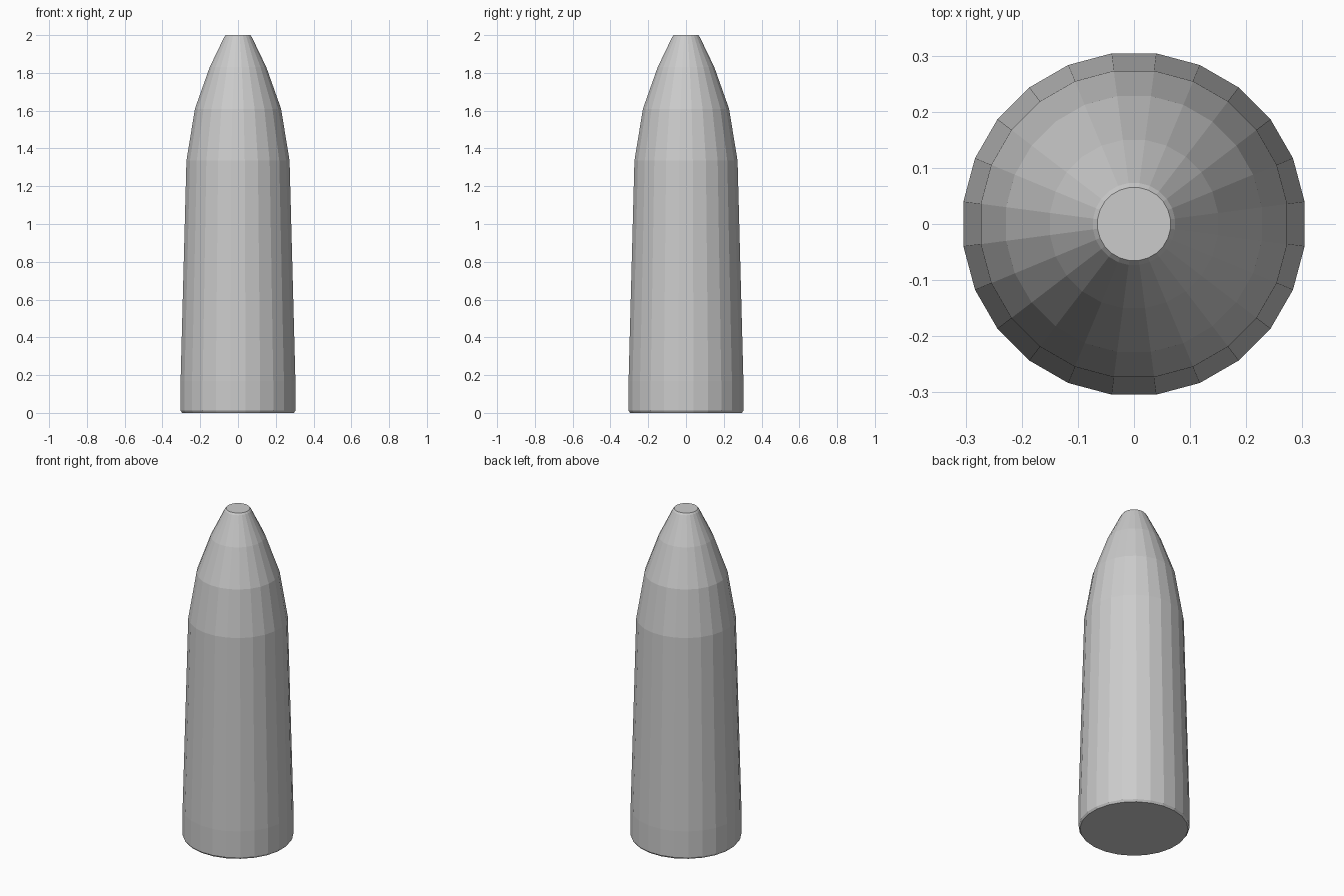
import bpy, bmesh
from math import cos, sin, pi

if "Cube" in bpy.data.objects:
    bpy.data.objects.remove(bpy.data.objects["Cube"])

SIDES = 24
# Profile from base to tip: (half width across flats, height)
profile = [(0.296, 0.0), (0.304, 0.012), (0.304, 0.17), (0.273, 1.335),
           (0.228, 1.61), (0.150, 1.83), (0.073, 1.99), (0.065, 2.0)]

bm = bmesh.new()
rings = []
for half_width, z in profile:
    r = half_width / cos(pi / SIDES)
    rings.append([bm.verts.new((r * cos(2 * pi * (i + 0.5) / SIDES),
                                r * sin(2 * pi * (i + 0.5) / SIDES), z))
                  for i in range(SIDES)])

# Tapered side walls
for low, high in zip(rings, rings[1:]):
    for i in range(SIDES):
        j = (i + 1) % SIDES
        bm.faces.new((low[i], low[j], high[j], high[i]))

# Flat base and blunt tip
bm.faces.new(rings[0][::-1])
bm.faces.new(rings[-1])

mesh = bpy.data.meshes.new("tapered_body")
bm.to_mesh(mesh)
bm.free()
body = bpy.data.objects.new("tapered_body", mesh)
bpy.context.collection.objects.link(body)
